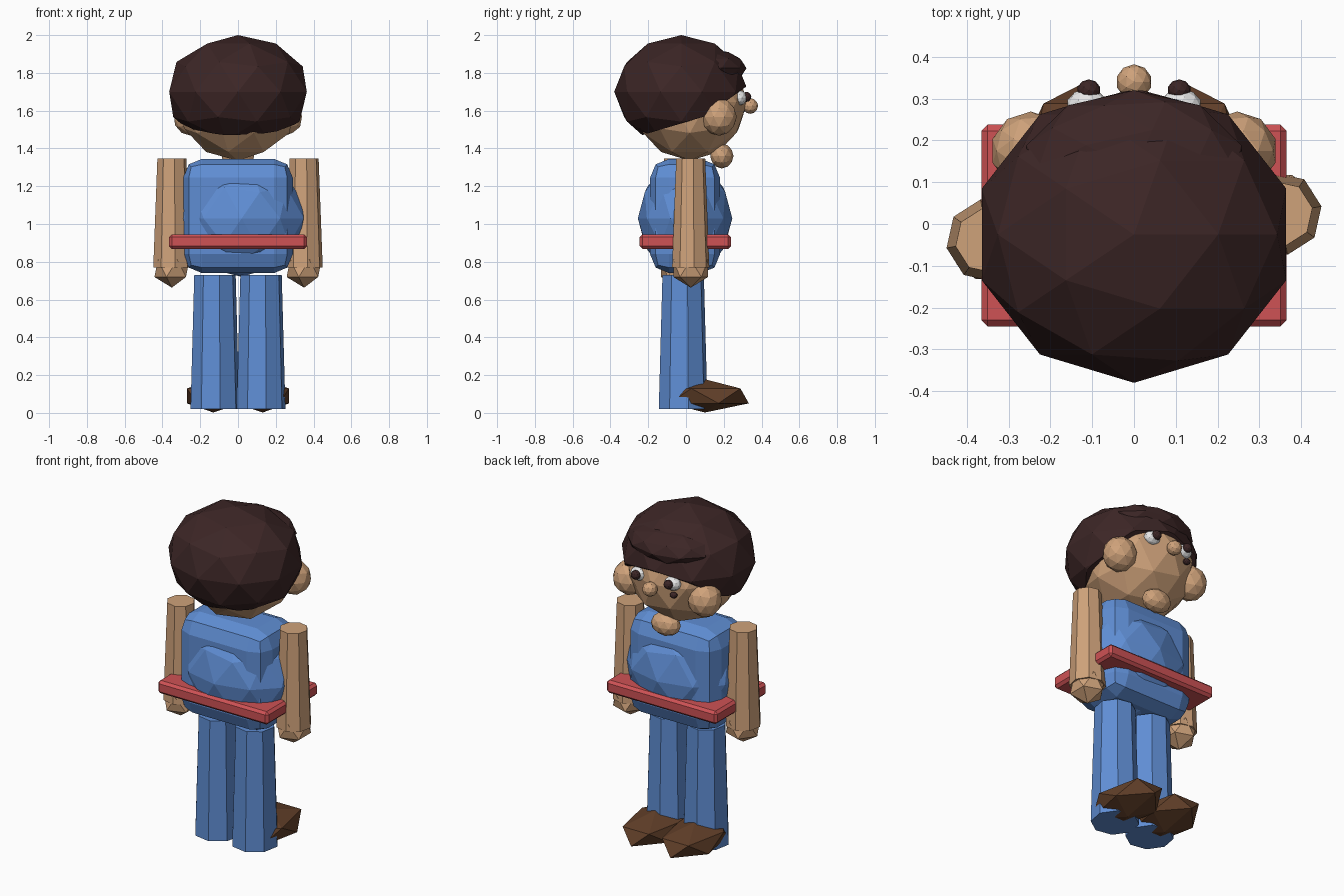
import bpy, bmesh, math
from mathutils import Matrix, Vector

if "Cube" in bpy.data.objects:
    bpy.data.objects.remove(bpy.data.objects["Cube"])


def material(name, rgb):
    m = bpy.data.materials.new(name)
    m.diffuse_color = (*rgb, 1)
    m.use_nodes = True
    m.node_tree.nodes["Principled BSDF"].inputs["Base Color"].default_value = m.diffuse_color
    return m


HAIR = material("dark hair", (0.045, 0.019, 0.019))
SKIN = material("skin", (0.62, 0.36, 0.195))
BLUE = material("blue cloth", (0.115, 0.27, 0.66))
RED = material("red belt", (0.62, 0.085, 0.09))
BROWN = material("brown leather", (0.12, 0.05, 0.022))
WHITE = material("eye white", (0.8, 0.8, 0.8))


def finish(bm, name, mat):
    bmesh.ops.recalc_face_normals(bm, faces=bm.faces)
    me = bpy.data.meshes.new(name)
    bm.to_mesh(me)
    bm.free()
    me.materials.append(mat)
    ob = bpy.data.objects.new(name, me)
    bpy.context.collection.objects.link(ob)
    return ob


def ball(name, mat, centre, radii, sub=2, turn=0, cuts=()):
    """Faceted ellipsoid; cuts are (point, normal) planes, kept on the normal side."""
    bm = bmesh.new()
    mtx = (Matrix.Translation(centre) @ Matrix.Diagonal((*radii, 1))
           @ Matrix.Rotation(math.radians(turn), 4, 'Z'))
    bmesh.ops.create_icosphere(bm, subdivisions=sub, radius=1, matrix=mtx)
    for point, normal in cuts:
        geom = bm.verts[:] + bm.edges[:] + bm.faces[:]
        bmesh.ops.bisect_plane(bm, geom=geom, plane_co=point,
                               plane_no=Vector(normal).normalized(), clear_inner=True)
        bmesh.ops.holes_fill(bm, edges=[e for e in bm.edges if e.is_boundary], sides=0)
    return finish(bm, name, mat)


def tube(name, mat, x, y, z0, z1, r0, r1, turn):
    """Eight-sided tapered column."""
    bm = bmesh.new()
    mtx = Matrix.Translation((x, y, (z0 + z1) / 2)) @ Matrix.Rotation(math.radians(turn), 4, 'Z')
    bmesh.ops.create_cone(bm, cap_ends=True, segments=8, radius1=r0, radius2=r1,
                          depth=z1 - z0, matrix=mtx)
    return finish(bm, name, mat)


def box(name, mat, lo, hi, bevel, segments):
    bm = bmesh.new()
    lo, hi = Vector(lo), Vector(hi)
    mtx = Matrix.Translation((lo + hi) / 2) @ Matrix.Diagonal((*(hi - lo), 1))
    bmesh.ops.create_cube(bm, size=1, matrix=mtx)
    bmesh.ops.bevel(bm, geom=bm.edges[:], offset=bevel, segments=segments,
                    profile=0.5, affect='EDGES')
    return finish(bm, name, mat)


# Head and hair; the face looks towards +y
ball("head", SKIN, (0, 0.02, 1.645), (0.32, 0.305, 0.31))
ball("hair", HAIR, (0, -0.025, 1.7), (0.383, 0.355, 0.3),
     cuts=[((0, -0.25, 1.465), (0, -0.3, 1)), ((0, 0.1, 1.57), (0, -0.72, 1))])
ball("fringe", HAIR, (0, 0.13, 1.825), (0.27, 0.19, 0.1))

# Face details
ball("nose", SKIN, (0, 0.34, 1.625), (0.043, 0.042, 0.042))
ball("chin", SKIN, (0, 0.19, 1.36), (0.09, 0.062, 0.066))
ball("cheek_mark", HAIR, (-0.125, 0.295, 1.605), (0.022, 0.02, 0.018))

# Torso and belt
box("torso", BLUE, (-0.29, -0.19, 0.74), (0.29, 0.18, 1.345), 0.1, 2)
ball("belly", BLUE, (0.02, -0.005, 1.03), (0.345, 0.25, 0.31))
box("belt", RED, (-0.365, -0.245, 0.868), (0.365, 0.238, 0.945), 0.015, 1)

# Paired parts
for side, s in (("left", -1), ("right", 1)):
    ay = 0.025 if s > 0 else -0.04
    ball(side + "_ear", SKIN, (s * 0.247, 0.175, 1.567), (0.096, 0.094, 0.1))
    ball(side + "_eye", WHITE, (s * 0.112, 0.285, 1.668), (0.05, 0.038, 0.04))
    ball(side + "_pupil", HAIR, (s * 0.108, 0.32, 1.673), (0.028, 0.026, 0.027))
    tube(side + "_arm", SKIN, s * 0.35, ay, 0.77, 1.347, 0.1, 0.078, 10)
    ball(side + "_hand", SKIN, (s * 0.35, ay, 0.765), (0.103, 0.108, 0.102), sub=1)
    tube(side + "_leg", BLUE, s * 0.122, -0.015, 0.02, 0.73, 0.132, 0.112, 12)
    ball(side + "_shoe", BROWN, (s * 0.13, 0.1, 0.09), (0.165, 0.26, 0.088), sub=1, turn=-90)
